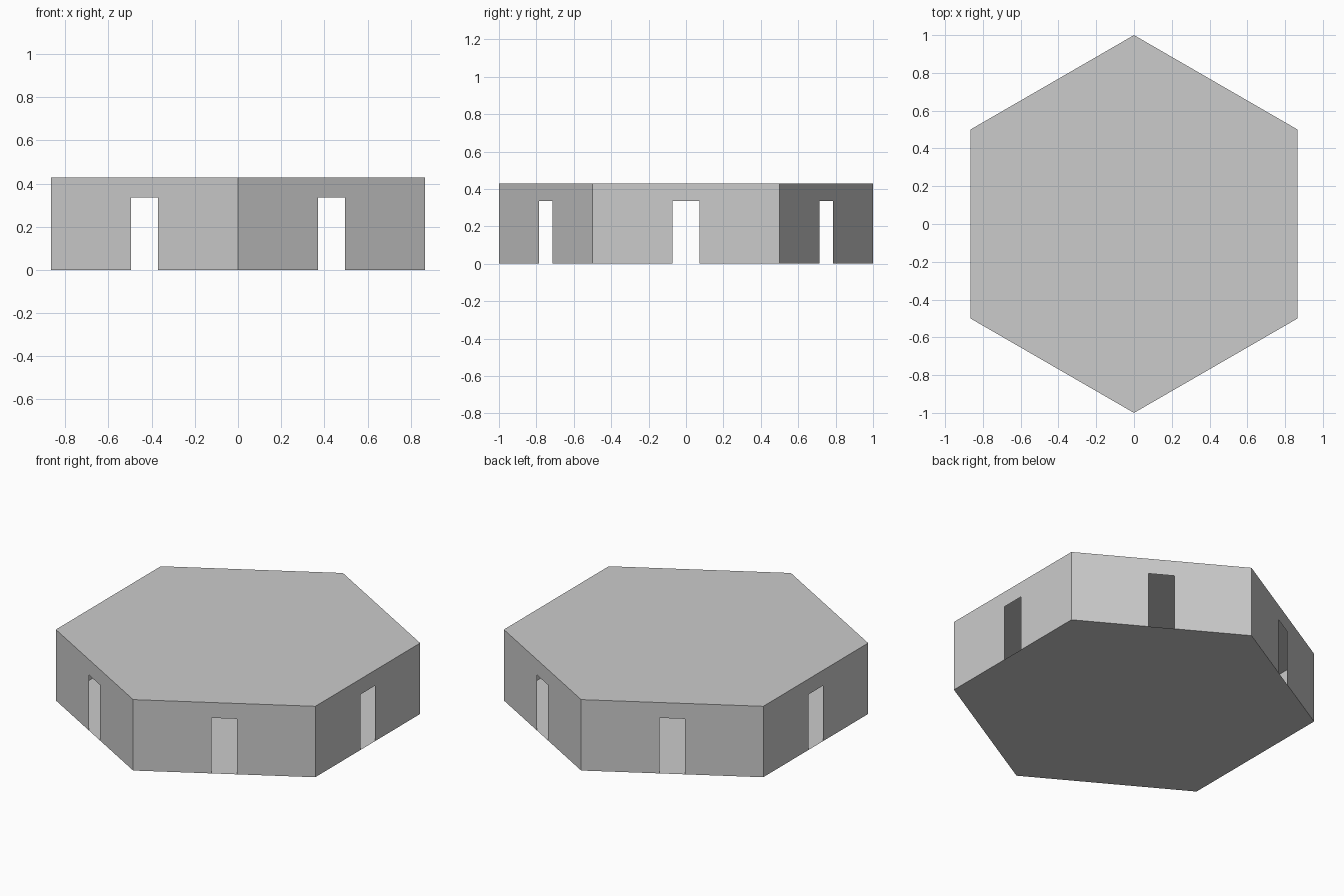
import bpy
import bmesh
from math import sin, cos, pi
from mathutils import Vector

if "Cube" in bpy.data.objects:
    bpy.data.objects.remove(bpy.data.objects["Cube"])

HEIGHT = 0.428
DOOR_W = 0.142
DOOR_H = 0.335
corners = [Vector((cos(pi / 6 + i * pi / 3), sin(pi / 6 + i * pi / 3), 0)) for i in range(6)]


def make_object(name, polygons):
    bm = bmesh.new()
    for poly in polygons:
        bm.faces.new([bm.verts.new(p) for p in poly])
    bmesh.ops.remove_doubles(bm, verts=bm.verts, dist=1e-5)
    mesh = bpy.data.meshes.new(name)
    bm.to_mesh(mesh)
    bm.free()
    obj = bpy.data.objects.new(name, mesh)
    bpy.context.collection.objects.link(obj)
    return obj


def wall_panel(a, b):
    # Thin wall outline with a doorway notched into its middle
    along = (b - a).normalized()
    length = (b - a).length
    d0, d1 = (length - DOOR_W) / 2, (length + DOOR_W) / 2
    outline = [(0, 0), (d0, 0), (d0, DOOR_H), (d1, DOOR_H),
               (d1, 0), (length, 0), (length, HEIGHT), (0, HEIGHT)]
    return [a + along * s + Vector((0, 0, z)) for s, z in outline]


# Six outer walls, each with a doorway
make_object("walls", [wall_panel(corners[i], corners[(i + 1) % 6]) for i in range(6)])

# Flat hexagonal roof and floor
make_object("roof", [[c + Vector((0, 0, HEIGHT)) for c in corners]])
make_object("floor", [list(reversed(corners))])
